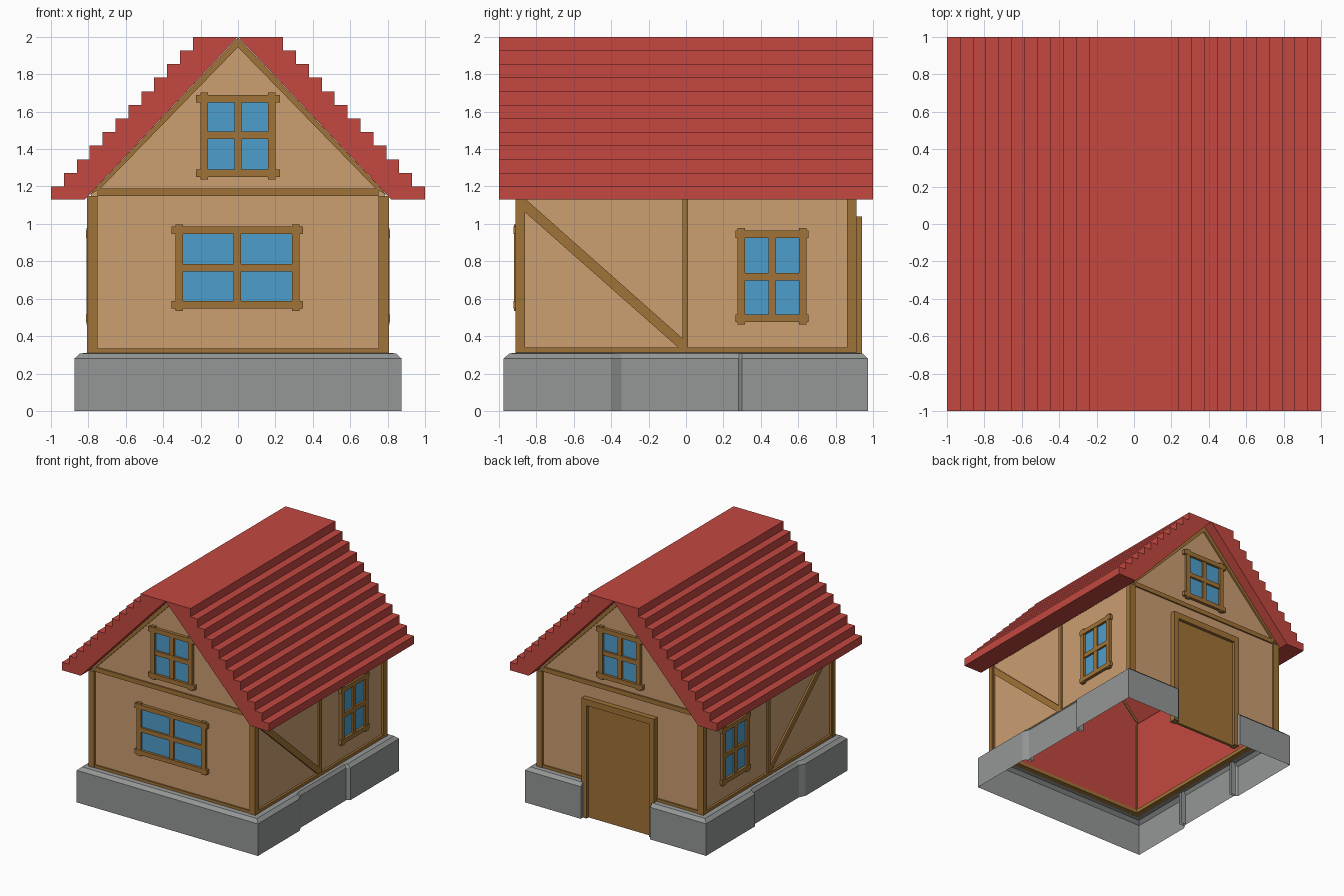
import bpy, bmesh

if "Cube" in bpy.data.objects:
    bpy.data.objects.remove(bpy.data.objects["Cube"])


def material(name, rgb):
    m = bpy.data.materials.new(name)
    m.diffuse_color = (*rgb, 1)
    m.use_nodes = True
    m.node_tree.nodes["Principled BSDF"].inputs["Base Color"].default_value = m.diffuse_color
    return m


RED = material("roof red", (.552, .065, .051))
TAN = material("plaster tan", (.597, .342, .165))
BLUE = material("glass blue", (.076, .342, .604))
BROWN = material("timber brown", (.352, .171, .038))
GREY = material("stone grey", (.296, .309, .305))

# Map (along wall, height, outward depth) to world space for each side
SIDES = {
    "front": lambda u, z, d: (u, -d, z),
    "back": lambda u, z, d: (u, d, z),
    "right": lambda u, z, d: (d, u, z),
    "left": lambda u, z, d: (-d, u, z),
}


def finish(name, bm, mat):
    bmesh.ops.recalc_face_normals(bm, faces=bm.faces)
    me = bpy.data.meshes.new(name)
    bm.to_mesh(me)
    bm.free()
    me.materials.append(mat)
    ob = bpy.data.objects.new(name, me)
    bpy.context.collection.objects.link(ob)
    return ob


def rect(u0, u1, z0, z1):
    return [(u0, z0), (u1, z0), (u1, z1), (u0, z1)]


def prisms(name, side, parts, mat):
    """Extrude several (outline, depth0, depth1) parts on one wall side."""
    bm = bmesh.new()
    for poly, d0, d1 in parts:
        a = [bm.verts.new(SIDES[side](u, z, d0)) for u, z in poly]
        b = [bm.verts.new(SIDES[side](u, z, d1)) for u, z in poly]
        bm.faces.new(a)
        bm.faces.new(b[::-1])
        for i in range(len(a)):
            j = (i + 1) % len(a)
            bm.faces.new((a[i], b[i], b[j], a[j]))
    return finish(name, bm, mat)


def window(name, side, base, u0, u1, z0, z1, ear, mid):
    """Casement window; u0..z1 are the glass limits."""
    t = .04
    c = (u0 + u1) / 2
    d = base + .027
    prisms(name + "_glass", side, [(rect(u0, u1, z0, z1), base, base + .006)], BLUE)
    bars = [
        (rect(u0 - ear, u1 + ear, z0 - t, z0), base, d),
        (rect(u0 - ear, u1 + ear, z1, z1 + t), base, d),
        (rect(u0 - t, u0, z0 - t - .012, z1 + t + .012), base, d - .002),
        (rect(u1, u1 + t, z0 - t - .012, z1 + t + .012), base, d - .002),
        (rect(c - .02, c + .02, z0, z1), base, d - .006),
        (rect(u0, u1, mid - .02, mid + .02), base, d - .004),
    ]
    prisms(name + "_frame", side, bars, BROWN)


# Stepped roof: half profile, mirrored
half = [(0, 2), (.82, 1.13), (1, 1.13)]
for k in range(12):
    x = 1 - .069 * k
    if k:
        half.append((x, 1.2 + .0727 * (k - 1)))
    half.append((x, 1.2 + .0727 * k))
prisms("stepped_roof", "front",
       [(half, -1, 1), ([(-x, z) for x, z in half], -1, 1)], RED)

# Gable walls, front and back
gable = [(-.785, .31), (.785, .31), (.785, 1.16), (0, 1.985), (-.785, 1.16)]
rafter = [(0, 1.997), (0, 1.945), (.735, 1.19), (.80, 1.15)]
for side in ("front", "back"):
    prisms(side + "_plaster", side, [(gable, .88, .895)], TAN)
    prisms(side + "_inner_wall", side, [(gable, .868, .88)], RED)
    prisms(side + "_timbers", side, [
        (rafter, .86, .91), ([(-x, z) for x, z in rafter], .86, .91),
        (rect(-.75, .75, 1.15, 1.19), .88, .908),
        (rect(-.75, .75, .305, .335), .86, .908),
        (rect(-.805, -.75, .305, 1.15), .86, .912),
        (rect(.75, .805, .305, 1.15), .86, .912)], BROWN)
    window(side + "_gable_window", side, .895, -.16, .16, 1.29, 1.65, .065, 1.473)
window("front_window", "front", .895, -.295, .288, .587, .945, .06, .765)

# Side walls with posts and diagonal brace
brace = [(-.875, 1.075), (-.04, .338), (-.015, .338), (-.015, .385),
         (-.855, 1.13), (-.875, 1.13)]
for side in ("right", "left"):
    prisms(side + "_plaster", side, [(rect(-.89, .89, .31, 1.16), .77, .785)], TAN)
    prisms(side + "_inner_wall", side, [(rect(-.87, .87, .31, 1.16), .758, .77)], RED)
    prisms(side + "_timbers", side, [
        (rect(-.91, -.873, .305, 1.15), .75, .807),
        (rect(.877, .912, .305, 1.15), .75, .807),
        (rect(-.02, .012, .335, 1.15), .77, .802),
        (rect(-.873, .877, .305, .338), .75, .804),
        (brace, .77, .8)], BROWN)
    window(side + "_window", side, .785, .315, .605, .515, .925, .05, .717)

# Door on the back, down to the ground
prisms("door_leaf", "back", [(rect(-.3, .3, 0, .99), .89, .915)], BROWN)
prisms("door_frame", "back", [
    (rect(-.35, -.3, 0, 1.04), .88, .942),
    (rect(.3, .35, 0, 1.04), .88, .942),
    (rect(-.3, .3, .985, 1.04), .88, .942)], BROWN)


# Foundation stones: open shells with a chamfered top edge
def stone(name, outer, inner):
    bm = bmesh.new()
    rows = []
    for (px, py), (qx, qy) in zip(outer, inner):
        cx, cy = px + (qx - px) * .4, py + (qy - py) * .4
        rows.append([bm.verts.new(v) for v in (
            (px, py, 0), (px, py, .28), (cx, cy, .307), (qx, qy, .312))])
    for a, b in zip(rows, rows[1:]):
        for i in range(3):
            bm.faces.new((a[i], b[i], b[i + 1], a[i + 1]))
    for row, (qx, qy) in ((rows[0], inner[0]), (rows[-1], inner[-1])):
        bm.faces.new(row + [bm.verts.new((qx, qy, 0))])
    finish(name, bm, GREY)


right_out = [(.875, -.975), (.875, -.4), (.845, -.34)]
right_in = [(.8, -.9), (.8, -.4), (.8, -.34)]
stone("front_stone",
      [(-x, y) for x, y in right_out[::-1]] + right_out,
      [(-x, y) for x, y in right_in[::-1]] + right_in)
for s, label in ((1, "right"), (-1, "left")):
    stone(label + "_middle_stone", [(s * .848, -.37), (s * .848, .3)],
          [(s * .8, -.37), (s * .8, .3)])
    stone(label + "_back_stone",
          [(s * .845, .28), (s * .875, .3), (s * .875, .973), (s * .335, .973)],
          [(s * .8, .28), (s * .8, .3), (s * .8, .9), (s * .335, .9)])
